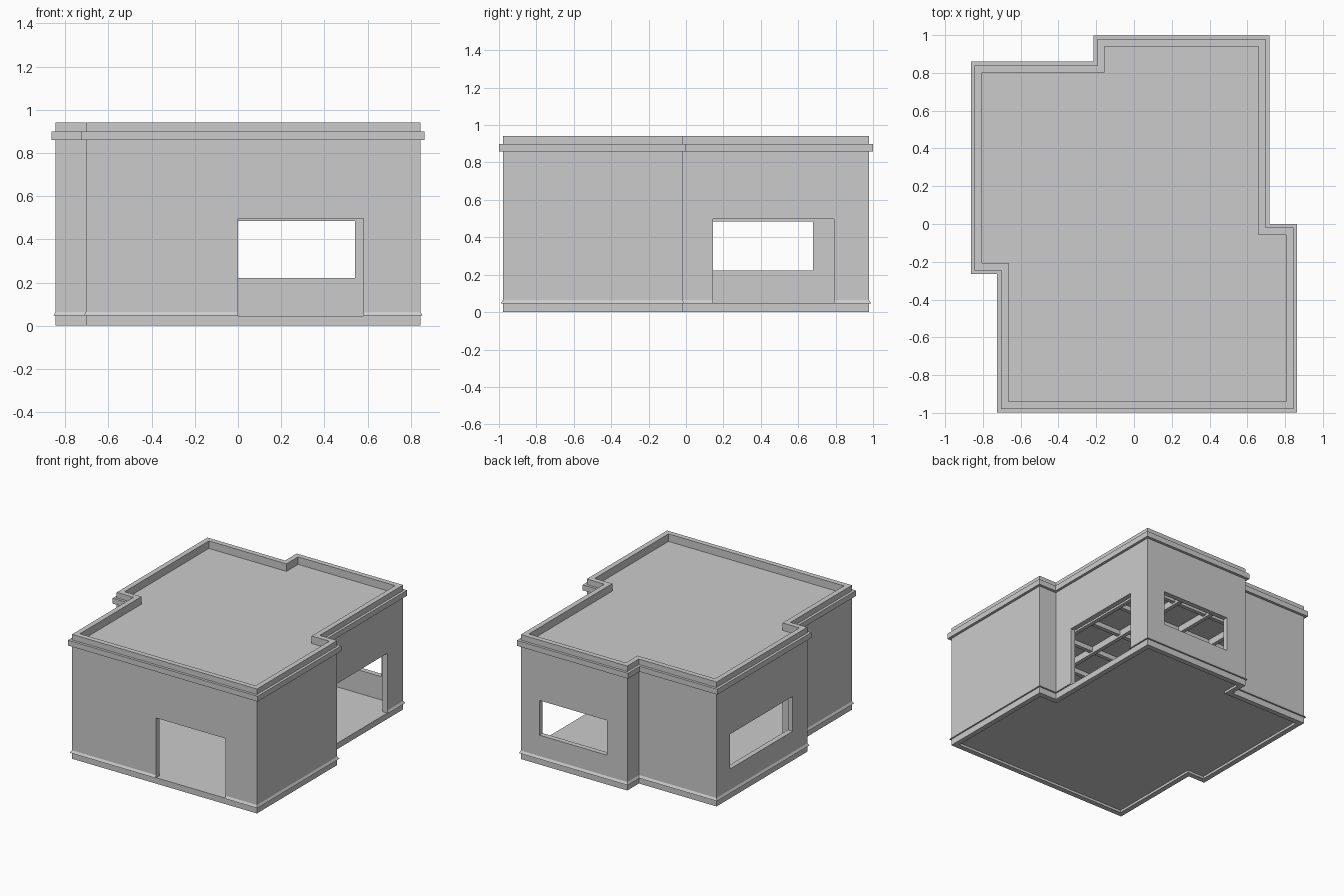
import bpy, bmesh
from mathutils import Vector

if "Cube" in bpy.data.objects:
    bpy.data.objects.remove(bpy.data.objects["Cube"])

# Outer wall footprint, counter-clockwise
OUTLINE = [(-0.844, 0.84), (-0.844, -0.245), (-0.704, -0.245), (-0.704, -0.979),
           (0.844, -0.979), (0.844, -0.019), (0.697, -0.019), (0.697, 0.979),
           (-0.194, 0.979), (-0.194, 0.84)]
THICK = 0.039


def offset(d):
    """Footprint grown outward by d (right-angled corners)."""
    pts, n = [Vector(p) for p in OUTLINE], len(OUTLINE)
    out = []
    for i, p in enumerate(pts):
        a = (p - pts[i - 1]).normalized()
        b = (pts[(i + 1) % n] - p).normalized()
        out.append(p + d * (Vector((a.y, -a.x)) + Vector((b.y, -b.x))))
    return out


def finish(name, bm):
    bmesh.ops.recalc_face_normals(bm, faces=bm.faces)
    me = bpy.data.meshes.new(name)
    bm.to_mesh(me)
    bm.free()
    ob = bpy.data.objects.new(name, me)
    bpy.context.collection.objects.link(ob)
    return ob


def sweep(name, profile):
    """Run a closed (offset, z) profile around the footprint."""
    bm = bmesh.new()
    loops = [[bm.verts.new((p.x, p.y, z)) for p in offset(d)] for d, z in profile]
    n = len(OUTLINE)
    for k, lower in enumerate(loops):
        upper = loops[(k + 1) % len(loops)]
        for i in range(n):
            j = (i + 1) % n
            bm.faces.new((lower[i], lower[j], upper[j], upper[i]))
    return finish(name, bm)


def slab(name, d, z0, z1):
    bm = bmesh.new()
    face = bm.faces.new([bm.verts.new((p.x, p.y, z0)) for p in offset(d)])
    ext = bmesh.ops.extrude_face_region(bm, geom=[face], use_keep_orig=True)
    bmesh.ops.translate(bm, vec=(0, 0, z1 - z0),
                        verts=[g for g in ext["geom"] if isinstance(g, bmesh.types.BMVert)])
    return finish(name, bm)


def box(name, x, y, z):
    bm = bmesh.new()
    bmesh.ops.create_cube(bm, size=1)
    for v in bm.verts:
        v.co = [(r[0] + r[1]) / 2 + c * (r[1] - r[0]) for c, r in zip(v.co, (x, y, z))]
    return finish(name, bm)


def cut(ob, cutter):
    mod = ob.modifiers.new("opening", 'BOOLEAN')
    mod.operation, mod.solver, mod.object = 'DIFFERENCE', 'EXACT', cutter
    bpy.context.view_layer.objects.active = ob
    bpy.ops.object.modifier_apply(modifier=mod.name)


def span(axis, c):
    """Extent of the footprint along the other axis at coordinate c."""
    n = len(OUTLINE)
    hits = [OUTLINE[i][1 - axis] for i in range(n)
            if (OUTLINE[i][axis] - c) * (OUTLINE[(i + 1) % n][axis] - c) < 0]
    return min(hits) + 0.02, max(hits) - 0.02


# Walls with parapet, and sloped base trim
walls = sweep("walls", [(0, 0), (0, 0.942), (-THICK, 0.942), (-THICK, 0)])
trim = sweep("base_trim", [(-0.01, 0.047), (0.011, 0.047), (0, 0.064), (-0.01, 0.064)])

# Door and window openings
doors = [((0.0, 0.582), (-1.1, -0.9)), ((0.6, 0.8), (0.145, 0.79))]
windows = [((-0.025, 0.542), (0.9, 1.1)), ((-0.95, -0.75), (-0.07, 0.68))]
for x, y in doors:
    c = box("opening_cutter", x, y, (0.045, 0.497))
    cut(walls, c)
    cut(trim, c)
    bpy.data.objects.remove(c)
for x, y in windows:
    c = box("opening_cutter", x, y, (0.208, 0.485))
    cut(walls, c)
    bpy.data.objects.remove(c)

# Window sills
box("back_window_sill", (-0.025, 0.542), (0.979 - THICK, 0.979), (0.208, 0.222))
box("left_window_sill", (-0.844, -0.844 + THICK), (-0.07, 0.68), (0.208, 0.222))

# Cornice, floor and roof
sweep("cornice", [(-0.01, 0.859), (0.02, 0.859), (0.02, 0.90), (-0.01, 0.90)])
slab("floor", -0.03, 0.018, 0.045)
slab("roof", -0.03, 0.86, 0.885)

# Ceiling beams in both directions
for i in range(5):
    x = -0.56 + i * 0.28
    box("long_beam", (x - 0.015, x + 0.015), span(0, x), (0.81, 0.865))
for i in range(6):
    y = -0.75 + i * 0.3
    box("cross_beam", span(1, y), (y - 0.015, y + 0.015), (0.825, 0.866))
